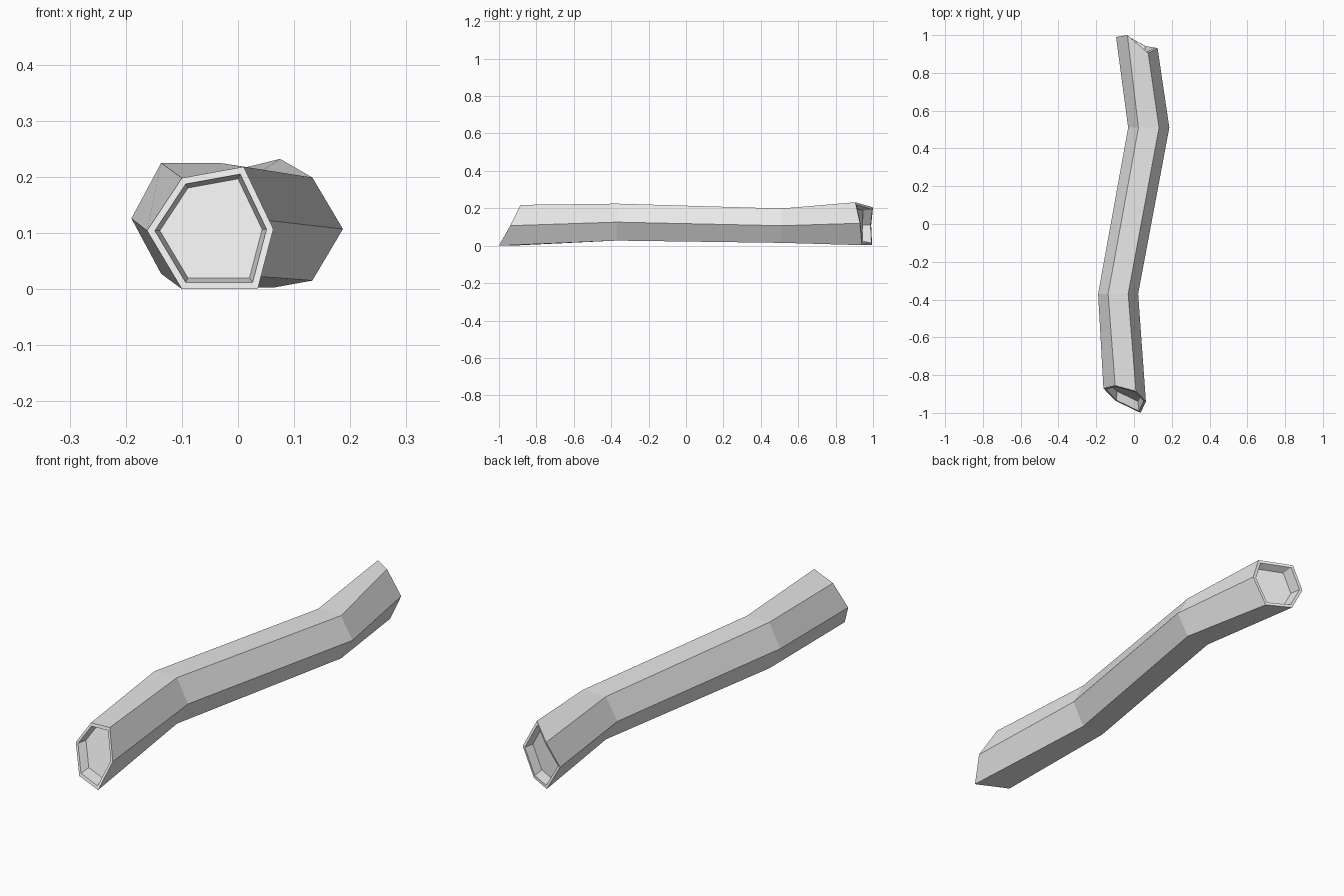
import bpy
import bmesh
import math
from mathutils import Vector

default_cube = bpy.data.objects.get("Cube")
if default_cube:
    bpy.data.objects.remove(default_cube, do_unlink=True)


def make_material(name, colour):
    mat = bpy.data.materials.new(name)
    mat.use_nodes = True
    mat.diffuse_color = colour
    for node in mat.node_tree.nodes:
        if node.type == 'BSDF_PRINCIPLED':
            node.inputs["Base Color"].default_value = colour
    return mat


def hexagon(centre, width_radius, height_radius):
    """Upright six-sided section, running left, up, over and down."""
    ring = []
    for i in range(6):
        angle = math.pi - i * math.pi / 3
        offset = Vector((width_radius * math.cos(angle), 0, height_radius * math.sin(angle)))
        ring.append(Vector(centre) + offset)
    return ring


def shrink(ring, amount, shift=Vector((0, 0, 0))):
    """Draw a ring in towards its middle and slide it along."""
    middle = sum(ring, Vector()) / len(ring)
    return [point.lerp(middle, amount) + shift for point in ring]


def end_recess(ring, direction):
    """Cut rim followed by the sunken end face, ordered outwards in."""
    return [shrink(ring, 0.115), shrink(ring, 0.19, direction * 0.045)]


# Slanted cut ends
front_cut = [Vector(p) for p in (
    (-0.162, -0.87, 0.104), (-0.10, -0.855, 0.198), (0.01, -0.885, 0.218),
    (0.063, -0.94, 0.107), (0.035, -1.0, 0), (-0.10, -0.935, 0))]
back_cut = [Vector(p) for p in (
    (-0.095, 0.99, 0.11), (-0.035, 1.0, 0.205), (0.075, 0.905, 0.232),
    (0.125, 0.93, 0.12), (0.065, 0.94, 0.003), (-0.035, 0.995, 0.003))]

# Bends along the trunk
front_bend = hexagon((-0.084, -0.37, 0.126), 0.106, 0.114)
back_bend = hexagon((0.078, 0.51, 0.107), 0.109, 0.106)

# Recess rings, trunk rings, recess rings from front to back
inward = Vector((0, 1, 0))
sections = end_recess(front_cut, inward)[::-1]
sections += [front_cut, front_bend, back_bend, back_cut]
sections += end_recess(back_cut, -inward)

# Skin the sections into one closed log
bm = bmesh.new()
rings = [[bm.verts.new(p) for p in section] for section in sections]
for a, b in zip(rings, rings[1:]):
    for i in range(6):
        j = (i + 1) % 6
        bm.faces.new((a[i], a[j], b[j], b[i]))
bm.faces.new(rings[0])
bm.faces.new(rings[-1])
bmesh.ops.recalc_face_normals(bm, faces=bm.faces)

mesh = bpy.data.meshes.new("bent_log")
bm.to_mesh(mesh)
bm.free()
mesh.materials.append(make_material("light grey", (0.8, 0.8, 0.8, 1)))
log = bpy.data.objects.new("bent_log", mesh)
bpy.context.scene.collection.objects.link(log)
